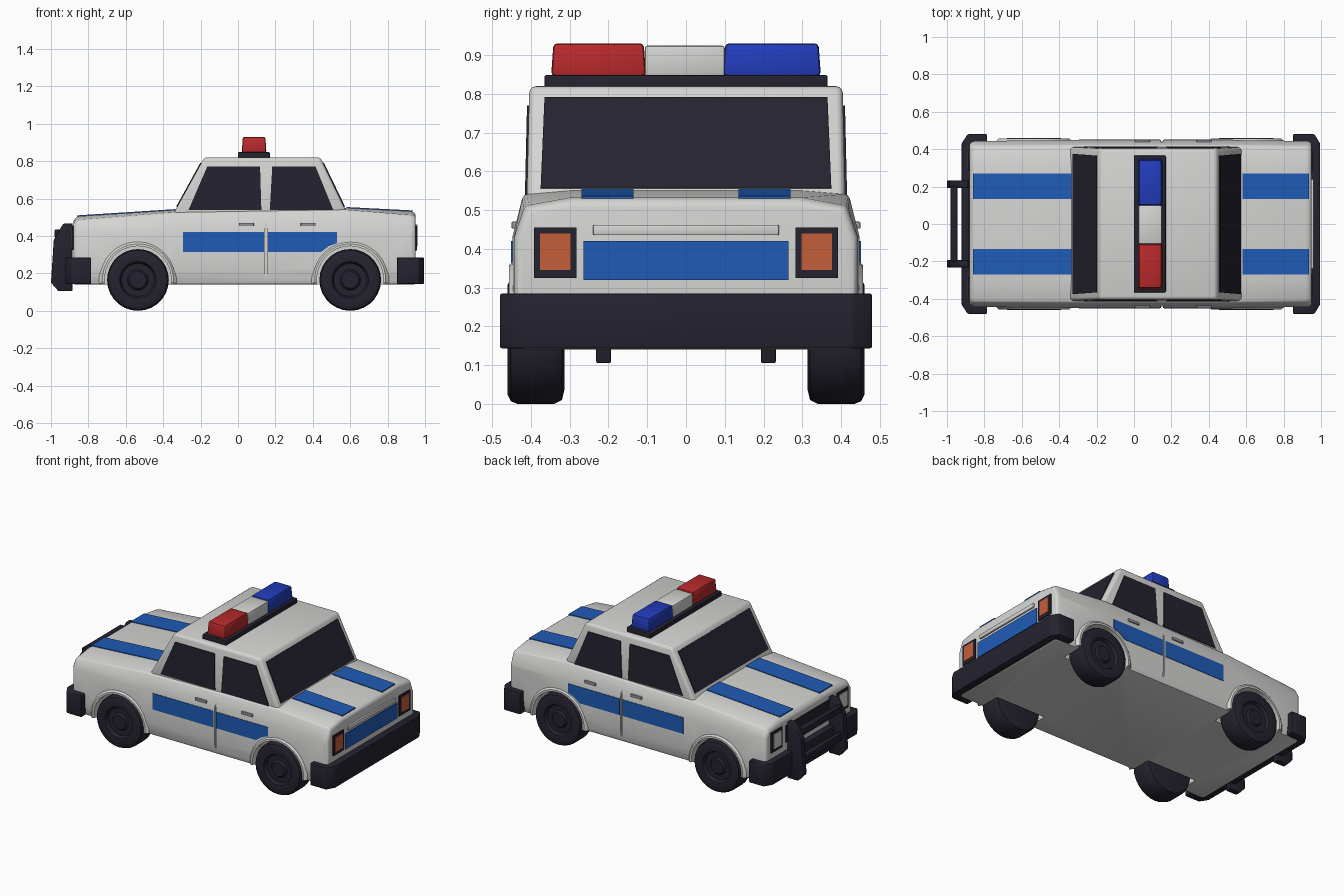
import bpy, bmesh, math
from mathutils import Vector

if "Cube" in bpy.data.objects:
    bpy.data.objects.remove(bpy.data.objects["Cube"])


def mat(name, rgb):
    m = bpy.data.materials.new(name)
    m.diffuse_color = (*rgb, 1)
    m.use_nodes = True
    m.node_tree.nodes["Principled BSDF"].inputs["Base Color"].default_value = m.diffuse_color
    return m


WHITE = mat("white paint", (0.66, 0.67, 0.65))
DARK = mat("dark rubber and glass", (0.018, 0.016, 0.028))
STRIPE = mat("stripe blue", (0.014, 0.105, 0.47))
RED = mat("beacon red", (0.48, 0.022, 0.025))
BLUE = mat("beacon blue", (0.016, 0.045, 0.50))
ORANGE = mat("tail light orange", (0.56, 0.11, 0.04))
GREY = mat("handle grey", (0.30, 0.30, 0.30))


def add(name, bm, m):
    bmesh.ops.recalc_face_normals(bm, faces=bm.faces)
    me = bpy.data.meshes.new(name)
    bm.to_mesh(me)
    bm.free()
    ob = bpy.data.objects.new(name, me)
    bpy.context.collection.objects.link(ob)
    me.materials.append(m)
    return ob


def activate(ob):
    bpy.ops.object.select_all(action='DESELECT')
    ob.select_set(True)
    bpy.context.view_layer.objects.active = ob


def smooth(ob, angle=40):
    activate(ob)
    bpy.ops.object.shade_smooth_by_angle(angle=math.radians(angle))


def modify(ob, kind, **settings):
    mod = ob.modifiers.new(kind, kind)
    for key, value in settings.items():
        setattr(mod, key, value)
    activate(ob)
    bpy.ops.object.modifier_apply(modifier=mod.name)


def loft(name, rings, m, bevel=0.0, segments=2, closed=False):
    """Skin through rings of points, capped unless the rings form a loop."""
    bm = bmesh.new()
    vs = [[bm.verts.new(p) for p in r] for r in rings]
    n = len(rings[0])
    for a, b in (zip(vs, vs[1:] + vs[:1]) if closed else zip(vs, vs[1:])):
        for i in range(n):
            bm.faces.new((a[i], a[(i + 1) % n], b[(i + 1) % n], b[i]))
    if not closed:
        bm.faces.new(vs[0])
        bm.faces.new(vs[-1])
    ob = add(name, bm, m)
    if bevel:
        modify(ob, 'BEVEL', width=bevel, segments=segments,
               limit_method='ANGLE', angle_limit=math.radians(25))
    smooth(ob)
    return ob


def box(name, x, y, z, m, bevel=0.0, taper=0.0):
    def rect(h, t):
        return [(x[0] + t, y[0] + t, h), (x[1] - t, y[0] + t, h),
                (x[1] - t, y[1] - t, h), (x[0] + t, y[1] - t, h)]
    return loft(name, [rect(z[0], 0), rect(z[1], taper)], m, bevel)


def plate(name, pts, m, t=0.005):
    """Thin panel raised from a flat outline, facing away from the car's middle."""
    pts = [Vector(p) for p in pts]
    n = (pts[1] - pts[0]).cross(pts[2] - pts[0]).normalized()
    if n.dot(sum(pts, Vector()) / len(pts) - Vector((0, 0, 0.3))) < 0:
        n = -n
    return loft(name, [[p - n * 0.002 for p in pts], [p + n * t for p in pts]], m)


def end_plate(name, x, y, z, m, t=0.005):
    plate(name, [(x, y[0], z[0]), (x, y[1], z[0]), (x, y[1], z[1]), (x, y[0], z[1])], m, t)


# Lower body: cross-sections along the car (x, shoulder height, crown height, width)
stations = [(-0.88, 0.47, 0.48, 0.96), (-0.86, 0.485, 0.505, 0.99), (-0.35, 0.525, 0.538, 1),
            (0.57, 0.54, 0.55, 1), (0.93, 0.51, 0.532, 0.99), (0.95, 0.50, 0.517, 0.97)]
rings = []
for x, edge, crown, w in stations:
    half = [(0.435, 0.14), (0.448, 0.22), (0.448, 0.43), (0.42, edge), (0.30, crown)]
    rings.append([(x, y * w, z) for y, z in half] + [(x, -y * w, z) for y, z in reversed(half)])
body = loft("body", rings, WHITE, 0.01)

# Wheel arches and door seams cut out of the body
WHEELS = (-0.535, 0.6)
cutters = []
for s in (1, -1):
    for x in WHEELS:
        circle = [(x + 0.18 * math.cos(a * math.tau / 32), 0.168 + 0.18 * math.sin(a * math.tau / 32))
                  for a in range(32)]
        cutters.append(loft("arch_cutter", [[(cx, s * y, cz) for cx, cz in circle]
                                            for y in (0.30, 0.6)], WHITE))
    for x in (0.15,):
        cutters.append(box("seam_cutter", (x - 0.005, x + 0.005), sorted((s * 0.436, s * 0.6)),
                           (0.18, 0.51), WHITE))
for c in cutters:
    modify(body, 'BOOLEAN', operation='DIFFERENCE', object=c, solver='EXACT')
    bpy.data.objects.remove(c)
smooth(body, 30)

# Raised lips around the arches
for s in (1, -1):
    for x in WHEELS:
        sect = []
        for i in range(17):
            a = math.radians(-6 + 192 * i / 16)
            sect.append([(x + r * math.cos(a), s * y, 0.168 + r * math.sin(a))
                         for r, y in ((0.178, 0.42), (0.178, 0.456), (0.19, 0.456), (0.208, 0.44))])
        loft("arch_lip", sect, WHITE)


# Cabin with sloping front and rear
def front_x(z):
    return -0.345 + 0.165 * (z - 0.52) / 0.3


def rear_x(z):
    return 0.585 - 0.145 * (z - 0.52) / 0.3


def side_y(z):
    return 0.411 - 0.007 * (z - 0.52) / 0.3


loft("cabin", [[(front_x(z), side_y(z), z), (rear_x(z), side_y(z), z),
                (rear_x(z), -side_y(z), z), (front_x(z), -side_y(z), z)]
               for z in (0.50, 0.82)], WHITE, 0.018, 3)

# Glass
for name, fx in (("windscreen", front_x), ("rear_window", rear_x)):
    plate(name, [(fx(0.555), -0.375, 0.555), (fx(0.555), 0.375, 0.555),
                 (fx(0.79), 0.365, 0.79), (fx(0.79), -0.365, 0.79)], DARK)
for s in (1, -1):
    for name, xs in (("front_side_window", (-0.265, 0.125, 0.118, -0.165)),
                     ("rear_side_window", (0.17, 0.51, 0.415, 0.183))):
        plate(name, [(x, s * side_y(z), z) for x, z in zip(xs, (0.538, 0.538, 0.77, 0.77))], DARK)

# Stripes on bonnet, boot and doors, plus door handles
for s in (1, -1):
    for name, x0, z0, x1, z1 in (("bonnet_stripe", -0.86, 0.505, -0.335, 0.5385),
                                 ("boot_stripe", 0.58, 0.5495, 0.935, 0.5315)):
        plate(name, [(x0, s * 0.135, z0), (x1, s * 0.135, z1),
                     (x1, s * 0.27, z1), (x0, s * 0.27, z0)], STRIPE)
    y = s * 0.448
    plate("front_door_stripe", [(x, y, z) for x, z in
          ((-0.295, 0.315), (0.14, 0.315), (0.14, 0.42), (-0.295, 0.42))], STRIPE, 0.003)
    plate("rear_door_stripe", [(x, y, z) for x, z in
          ((0.16, 0.315), (0.445, 0.315), (0.485, 0.345), (0.53, 0.362),
           (0.53, 0.42), (0.16, 0.42))], STRIPE, 0.003)
    for x in (0.005, 0.335):
        box("door_handle", (x, x + 0.08), sorted((s * 0.43, s * 0.45)), (0.452, 0.47), GREY, 0.003)

# Lights on both ends
for x, lens in ((-0.88, WHITE), (0.95, ORANGE)):
    for s in (1, -1):
        end_plate("light_frame", x, (s * 0.283, s * 0.392), (0.325, 0.455), DARK, 0.008)
        end_plate("light_lens", x + math.copysign(0.008, x), (s * 0.298, s * 0.376),
                  (0.345, 0.44), lens, 0.003)

# Rear panel, boot ledge and front grille
end_plate("rear_panel_stripe", 0.95, (-0.265, 0.265), (0.32, 0.42), STRIPE)
box("boot_ledge", (0.94, 0.96), (-0.24, 0.24), (0.435, 0.462), WHITE, 0.004)
end_plate("grille", -0.88, (-0.24, 0.24), (0.335, 0.445), DARK)

# Wrap-around bumpers
for name, pts in (("front_bumper", ((-0.922, 0.43), (-0.89, 0.48), (-0.785, 0.48),
                                    (-0.785, 0.43), (-0.86, 0.42))),
                  ("rear_bumper", ((0.995, 0.43), (0.965, 0.48), (0.85, 0.48),
                                   (0.85, 0.43), (0.93, 0.42)))):
    outline = list(pts) + [(x, -y) for x, y in reversed(pts)]
    loft(name, [[(x, y, z) for x, y in outline] for z in (0.143, 0.285)], DARK, 0.006)

# Push bar: two uprights and cross rails
for s in (1, -1):
    side = ((-0.885, 0.105), (-0.96, 0.105), (-1.0, 0.15), (-0.985, 0.38), (-0.935, 0.465), (-0.885, 0.468))
    loft("push_bar_upright", [[(x, s * y, z) for x, z in side] for y in (0.193, 0.232)], DARK, 0.005)
for z in (0.21, 0.39):
    box("push_bar_rail", (-0.98, -0.945), (-0.2, 0.2), (z, z + 0.045), DARK, 0.006)

# Wheels: turned profile with a recessed hub
profile = [(0.001, 0.447), (0.045, 0.447), (0.055, 0.435), (0.088, 0.435), (0.098, 0.455),
           (0.14, 0.461), (0.158, 0.452), (0.165, 0.435), (0.165, 0.34), (0.155, 0.32),
           (0.13, 0.314), (0.001, 0.314)]
for s in (1, -1):
    for x in WHEELS:
        loft("wheel", [[(x + r * math.cos(k * math.tau / 28), s * y, 0.165 + r * math.sin(k * math.tau / 28))
                        for r, y in profile] for k in range(28)], DARK, closed=True)

# Roof light bar
box("light_bar_base", (0.0, 0.17), (-0.365, 0.365), (0.81, 0.848), DARK, 0.004)
box("red_beacon", (0.02, 0.152), (-0.348, -0.103), (0.846, 0.93), RED, 0.01, 0.006)
box("white_beacon", (0.024, 0.148), (-0.106, 0.1), (0.846, 0.924), WHITE, 0.006)
box("blue_beacon", (0.02, 0.152), (0.095, 0.348), (0.846, 0.93), BLUE, 0.01, 0.006)
